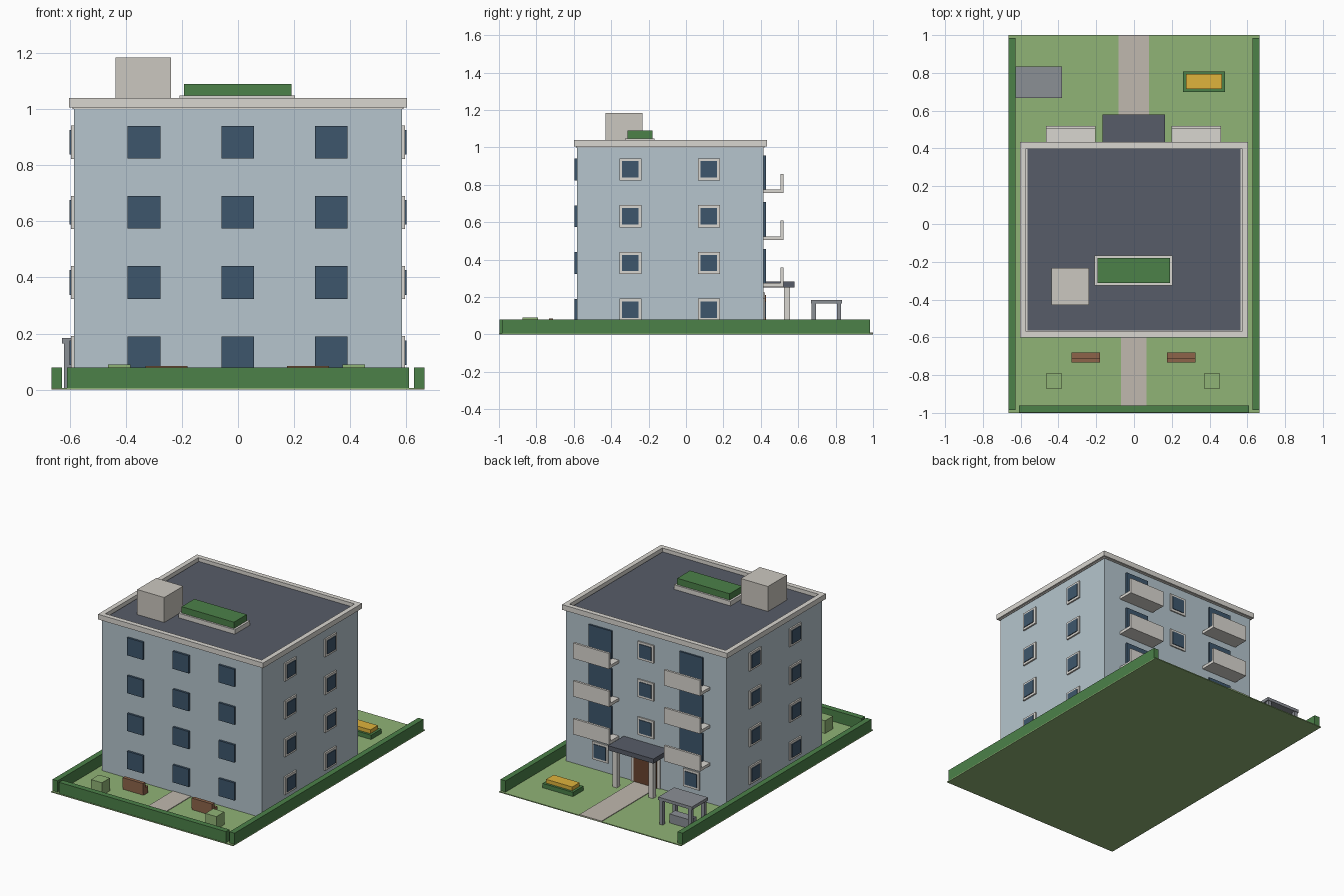
import bpy, bmesh

if "Cube" in bpy.data.objects:
    bpy.data.objects.remove(bpy.data.objects["Cube"])


def material(name, r, g, b):
    m = bpy.data.materials.new(name)
    # 8-bit display colour to linear
    m.diffuse_color = [(c / 255) ** 2.2 for c in (r, g, b)] + [1]
    m.use_nodes = True
    m.node_tree.nodes["Principled BSDF"].inputs["Base Color"].default_value = m.diffuse_color
    return m


WALL = material("wall_blue", 180, 196, 204)
TRIM = material("trim", 216, 213, 207)
STONE = material("stone", 202, 198, 190)
ROOF = material("roof_slate", 88, 93, 104)
GLASS = material("glass", 64, 87, 108)
GRASS = material("grass", 143, 178, 117)
HEDGE = material("hedge", 77, 128, 74)
PATH = material("path", 190, 183, 173)
WOOD = material("wood", 140, 100, 75)
DOOR = material("door", 105, 70, 50)
METAL = material("metal", 138, 142, 148)
YELLOW = material("flowers", 222, 178, 62)


def boxes(name, mat, spans):
    """One object from boxes given as (x0, x1, y0, y1, z0, z1)."""
    bm = bmesh.new()
    for x0, x1, y0, y1, z0, z1 in spans:
        verts = bmesh.ops.create_cube(bm, size=1)["verts"]
        for v in verts:
            v.co = (x1 if v.co.x > 0 else x0, y1 if v.co.y > 0 else y0,
                    z1 if v.co.z > 0 else z0)
    me = bpy.data.meshes.new(name)
    bm.to_mesh(me)
    bm.free()
    me.materials.append(mat)
    ob = bpy.data.objects.new(name, me)
    bpy.context.collection.objects.link(ob)
    return ob


def ring(x0, x1, y0, y1, z0, z1, w):
    return [(x0, x1, y0, y0 + w, z0, z1), (x0, x1, y1 - w, y1, z0, z1),
            (x0, x0 + w, y0 + w, y1 - w, z0, z1), (x1 - w, x1, y0 + w, y1 - w, z0, z1)]


# Lot, paths and hedges
boxes("lawn", GRASS, [(-.665, .665, -1, 1, 0, .006)])
boxes("front_path", PATH, [(-.068, .065, -.96, -.58, .004, .01)])
boxes("back_path", PATH, [(-.083, .08, .41, 1, .004, .01)])
for n, s in (("left_hedge", -1), ("right_hedge", 1)):
    boxes(n, HEDGE, [(min(s * .628, s * .665), max(s * .628, s * .665), -.985, .985, .005, .08)])
boxes("front_hedge", HEDGE, [(-.61, .61, -.997, -.96, .005, .08)])

# Building body, roof and parapet
X, Y0, Y1 = .585, -.583, .415
boxes("building_walls", WALL, [(-X, X, Y0, Y1, .005, 1.007)])
boxes("roof_deck", ROOF, [(-.565, .565, -.563, .397, 1.0, 1.018)])
boxes("parapet", TRIM, ring(-.603, .603, -.6, .433, 1.006, 1.04, .032))
boxes("parapet_base", TRIM, ring(-.59, .59, -.587, .42, 1.0, 1.012, .026))

# Roof stair house and planter
boxes("stair_house", STONE, [(-.436, -.238, -.43, -.232, 1.01, 1.183)])
boxes("roof_planter", TRIM, [(-.208, .204, -.325, -.168, 1.01, 1.048)])
boxes("roof_planting", HEDGE, [(-.193, .19, -.313, -.18, 1.04, 1.09)])

FLOORS = [.132, .382, .632, .882]

# Front windows
boxes("front_windows", GLASS, [(x - .058, x + .058, Y0 - .014, Y0 + .01, z - .058, z + .058)
                               for x in (-.335, -.001, .333) for z in FLOORS])

# Side windows with frames
for n, s in (("left", -1), ("right", 1)):
    for part, mat, h, d in (("frames", TRIM, .059, .01), ("windows", GLASS, .044, .015)):
        a, b = sorted((s * (X - .01), s * (X + d)))
        boxes(f"{n}_{part}", mat, [(a, b, y - h, y + h, z - h, z + h)
                                   for y in (-.297, .122) for z in FLOORS])

# Back windows: stair column and ground floor
cells = [(0, z) for z in FLOORS[1:]] + [(-.333, FLOORS[0]), (.333, FLOORS[0])]
for part, mat, h, d in (("back_frames", TRIM, .059, .008), ("back_windows", GLASS, .044, .012)):
    boxes(part, mat, [(x - h, x + h, Y1 - .01, Y1 + d, z - h, z + h) for x, z in cells])

# Balconies and their glass doors
for n, c in (("left", -.335), ("right", .33)):
    boxes(f"{n}_balcony_doors", GLASS, [(c - .085, c + .085, Y1 - .01, Y1 + .012, z - .12, z + .075)
                                        for z in FLOORS[1:]])
    boxes(f"{n}_balcony_slabs", TRIM, [(c - .131, c + .131, Y1 - .005, .52, z - .127, z - .108)
                                       for z in FLOORS[1:]])
    boxes(f"{n}_balcony_fronts", TRIM, [(c - .131, c + .131, .505, .52, z - .11, z - .024)
                                        for z in FLOORS[1:]])

# Entrance with canopy
boxes("door_frame", TRIM, [(-.105, .105, Y1 - .01, Y1 + .008, .005, .225)])
boxes("entrance_door", DOOR, [(-.085, .085, Y1 - .01, Y1 + .014, .005, .21)])
boxes("entrance_canopy", ROOF, [(-.168, .165, Y1 - .005, .58, .252, .282)])
boxes("canopy_posts", TRIM, [(x - .016, x + .016, .524, .556, .005, .255) for x in (-.132, .132)])

# Garden shelter
boxes("shelter_roof", METAL, [(-.627, -.38, .667, .833, .165, .185)])
boxes("shelter_posts", METAL, [(x, x + .024, y, y + .024, .005, .168)
                               for x in (-.62, -.411) for y in (.67, .806)])
boxes("shelter_box", METAL, [(-.58, -.425, .72, .78, .005, .065)])

# Flower bed
boxes("bed_base", HEDGE, [(.26, .483, .7, .808, .005, .035)])
boxes("bed_flowers", YELLOW, [(.276, .467, .715, .793, .03, .06)])

# Benches and shrubs
for n, c in (("left", -.255), ("right", .25)):
    boxes(f"{n}_bench_seat", WOOD, [(c - .075, c + .075, -.728, -.68, .005, .05)])
    boxes(f"{n}_bench_back", WOOD, [(c - .075, c + .075, -.733, -.71, .02, .085)])
for n, c in (("left", -.423), ("right", .413)):
    boxes(f"{n}_shrub", GRASS, [(c - .04, c + .04, -.873, -.79, .005, .09)])
